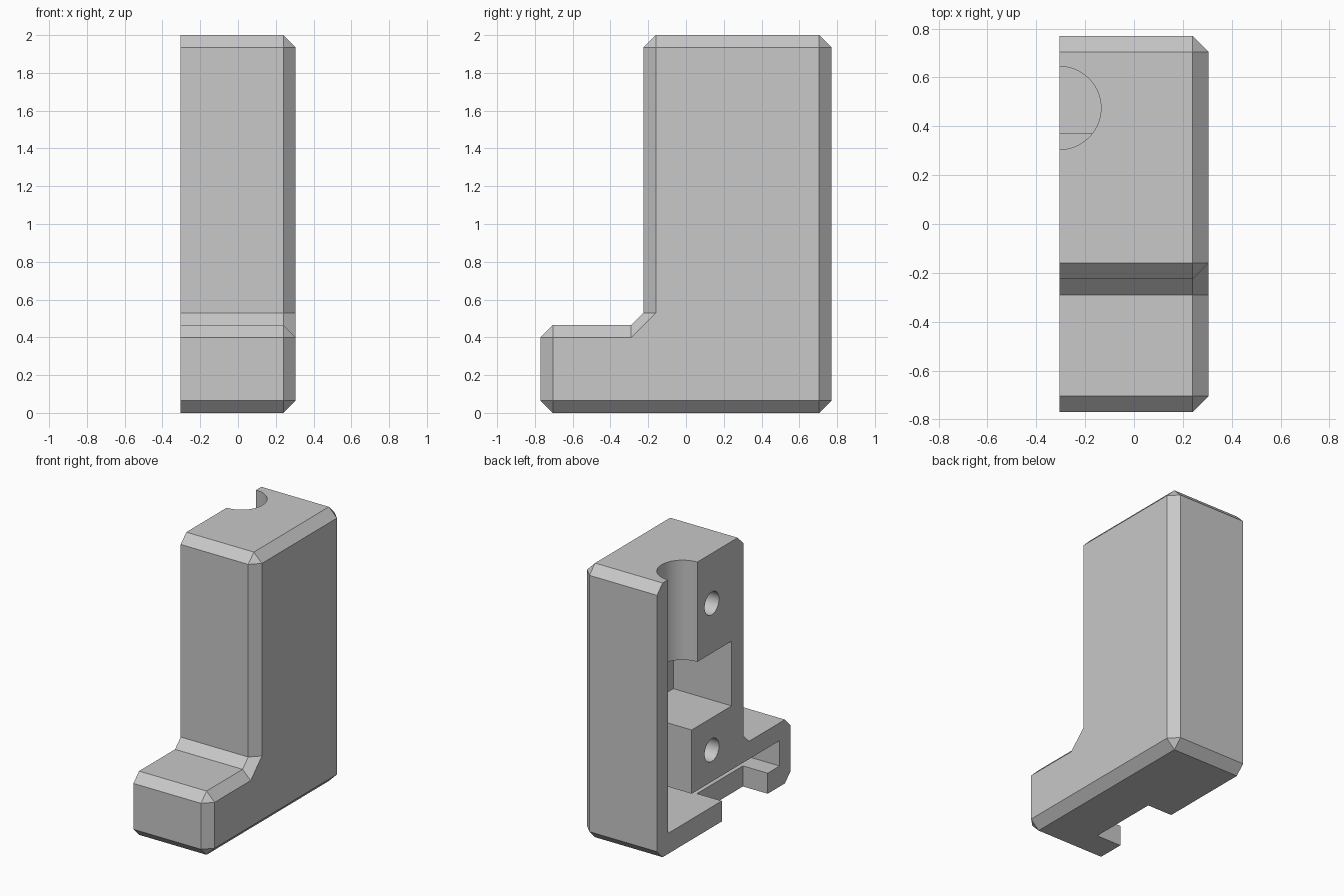
import bpy, bmesh
from math import pi
from mathutils import Matrix

cube = bpy.data.objects.get("Cube")
if cube:
    bpy.data.objects.remove(cube, do_unlink=True)

grey = bpy.data.materials.new("plain_grey")
grey.use_nodes = True
colour = (0.58, 0.58, 0.58, 1)
grey.diffuse_color = colour
grey.node_tree.nodes["Principled BSDF"].inputs["Base Color"].default_value = colour

SPLIT, SIDE, C = -0.305, 0.305, 0.065   # open face, closed side, chamfer size
FRONT, BACK, TOP = -0.77, 0.77, 2.0
STEP_Z, STEP_Y = 0.465, -0.225          # foot height, front of upright


def to_object(bm, name):
    bmesh.ops.remove_doubles(bm, verts=bm.verts, dist=0.0005)
    bmesh.ops.recalc_face_normals(bm, faces=bm.faces)
    mesh = bpy.data.meshes.new(name)
    bm.to_mesh(mesh)
    bm.free()
    mesh.materials.append(grey)
    obj = bpy.data.objects.new(name, mesh)
    bpy.context.collection.objects.link(obj)
    return obj


def loft(name, sections):
    """Join (x, [(y, z), ...]) sections and cap both ends."""
    bm = bmesh.new()
    rings = [[bm.verts.new((x, y, z)) for y, z in pts] for x, pts in sections]
    n = len(rings[0])
    for a, b in zip(rings, rings[1:]):
        for i in range(n):
            j = (i + 1) % n
            bm.faces.new((a[i], a[j], b[j], b[i]))
    bm.faces.new(rings[0])
    bm.faces.new(rings[-1])
    return to_object(bm, name)


def cylinder(name, radius, depth, centre, along_x=False):
    bm = bmesh.new()
    turn = Matrix.Rotation(pi / 2, 4, 'Y') if along_x else Matrix.Identity(4)
    bmesh.ops.create_cone(bm, cap_ends=True, segments=64, radius1=radius,
                          radius2=radius, depth=depth,
                          matrix=Matrix.Translation(centre) @ turn)
    return to_object(bm, name)


# Chamfered L-shaped body
outer = [(FRONT + C, 0), (BACK - C, 0), (BACK, C), (BACK, TOP - C),
         (BACK - C, TOP), (STEP_Y + C, TOP), (STEP_Y, TOP - C),
         (STEP_Y, STEP_Z + C), (STEP_Y - C, STEP_Z), (FRONT + C, STEP_Z),
         (FRONT, STEP_Z - C), (FRONT, C)]
low, high = (FRONT + C, C), (BACK - C, TOP - C)
foot, head = (FRONT + C, STEP_Z - C), (STEP_Y + C, TOP - C)
heel = (BACK - C, C)
inner = [low, heel, heel, high, high, head, head,
         (STEP_Y + C, STEP_Z + C), (STEP_Y - C, STEP_Z - C), foot, foot, low]
body = loft("half_shell_body", [(SPLIT, outer), (SIDE - C, outer), (SIDE, inner)])

# Hollow: pocket, connecting slot and foot chamber in one outline
OPEN, DEEP = SPLIT - 0.1, 0.165
cavity = [(-0.09, 1.272), (0.645, 1.272), (0.645, 0.15), (-0.644, 0.15),
          (-0.644, 0.335), (0.37, 0.335), (0.37, 0.8), (-0.09, 0.8)]
cutters = [loft("cavity_cutter", [(OPEN, cavity), (DEEP, cavity)])]

# Notch through the floor
notch = [(-0.506, -0.1), (0.023, -0.1), (0.023, 0.2), (-0.506, 0.2)]
cutters.append(loft("notch_cutter", [(OPEN, notch), (SPLIT + 0.2, notch)]))

# Round channel from the top and two blind screw holes
cutters.append(cylinder("channel_cutter", 0.17, 0.9, (SPLIT, 0.475, 1.7)))
for z in (1.635, 0.565):
    cutters.append(cylinder("screw_hole_cutter", 0.083, 0.9, (SPLIT, 0.138, z), True))

for cutter in cutters:
    mod = body.modifiers.new(cutter.name, 'BOOLEAN')
    mod.operation = 'DIFFERENCE'
    mod.solver = 'EXACT'
    mod.object = cutter
    cutter.hide_render = True

# Apply the cuts and discard the cutters
bpy.context.view_layer.update()
graph = bpy.context.evaluated_depsgraph_get()
cut_mesh = bpy.data.meshes.new_from_object(body.evaluated_get(graph))
body.modifiers.clear()
body.data = cut_mesh
for cutter in cutters:
    bpy.data.objects.remove(cutter, do_unlink=True)

# Smooth the round walls, keep the chamfers sharp
bpy.ops.object.select_all(action='DESELECT')
body.select_set(True)
bpy.context.view_layer.objects.active = body
bpy.ops.object.shade_smooth_by_angle(angle=pi / 9)
